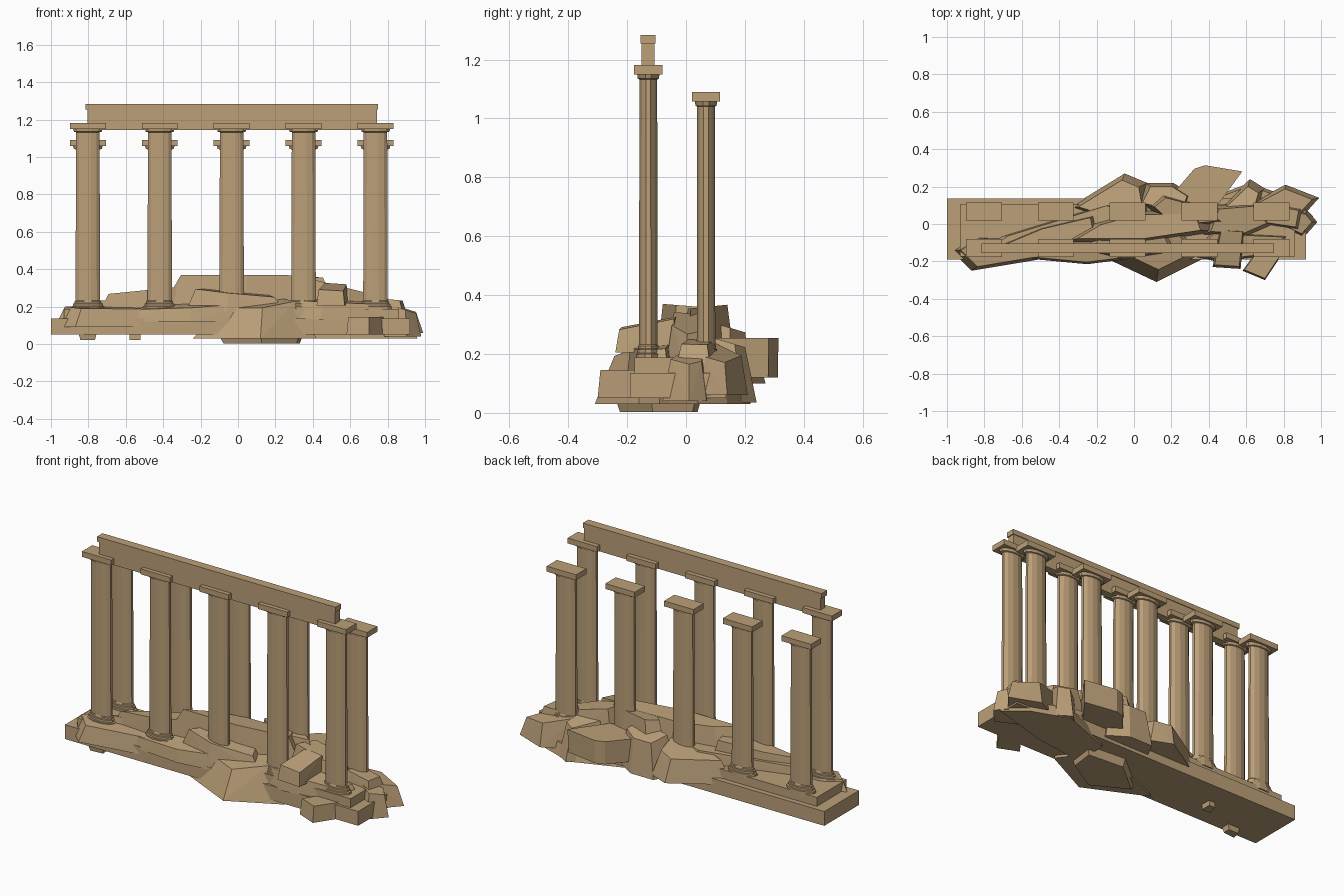
import bpy, bmesh, math
from mathutils import Vector

stone = bpy.data.materials.new("sandstone")
stone.diffuse_color = (0.50, 0.35, 0.19, 1)


def finish(name, bm):
    bmesh.ops.recalc_face_normals(bm, faces=bm.faces)
    me = bpy.data.meshes.new(name)
    bm.to_mesh(me)
    bm.free()
    me.materials.append(stone)
    ob = bpy.data.objects.new(name, me)
    bpy.context.collection.objects.link(ob)
    return ob


def add_box(bm, x0, x1, y0, y1, z0, z1):
    vs = bmesh.ops.create_cube(bm, size=1)["verts"]
    for v in vs:
        v.co = Vector((x0 + (v.co.x + .5) * (x1 - x0),
                       y0 + (v.co.y + .5) * (y1 - y0),
                       z0 + (v.co.z + .5) * (z1 - z0)))


def box(name, *dims):
    bm = bmesh.new()
    add_box(bm, *dims)
    return finish(name, bm)


def column(name, cx, cy, top, sides=12):
    """Lathed shaft with stepped base and necking, flattened in depth, under a square cap."""
    bm = bmesh.new()
    cap = top - 0.032
    profile = [(0.092, 0.17), (0.092, 0.20), (0.082, 0.203), (0.082, 0.215),
               (0.074, 0.218), (0.074, 0.228), (0.068, 0.232), (0.065, cap - 0.018),
               (0.077, cap - 0.015), (0.082, cap)]
    rings = []
    for r, z in profile:
        rings.append([bm.verts.new((cx + r * math.cos(a), cy + 0.48 * r * math.sin(a), z))
                      for a in [2 * math.pi * (i + .5) / sides for i in range(sides)]])
    for lo, hi in zip(rings, rings[1:]):
        for i in range(sides):
            j = (i + 1) % sides
            bm.faces.new((lo[i], lo[j], hi[j], hi[i]))
    bm.faces.new(rings[0])
    bm.faces.new(rings[-1])
    add_box(bm, cx - 0.096, cx + 0.096, cy - 0.048, cy + 0.048, cap, top)
    return finish(name, bm)


def rock(name, foot, z0, z1, shrink=0.8, tilt=(0, 0), low=1.0):
    """Faceted boulder: hull of a footprint and a smaller, tilted copy above it."""
    pts = [Vector(p) for p in foot]
    mid = sum(pts, Vector((0, 0))) / len(pts)
    bm = bmesh.new()
    for s, z, t in ((low, z0, 0), (shrink, z1, 1)):
        for p in pts:
            d = (p - mid) * s
            bm.verts.new((mid.x + d.x, mid.y + d.y, z + t * (d.x * tilt[0] + d.y * tilt[1])))
    hull = bmesh.ops.convex_hull(bm, input=bm.verts)
    junk = {g for g in hull["geom_interior"] if isinstance(g, bmesh.types.BMVert)}
    bmesh.ops.delete(bm, geom=list(junk), context="VERTS")
    return finish(name, bm)


# Stepped platform
box("platform_lower", -1.0, 0.92, -0.19, 0.135, 0.05, 0.135)
box("platform_upper", -0.93, 0.86, -0.175, 0.105, 0.13, 0.188)

# Two rows of columns, the front row taller
for i in range(5):
    x = -0.803 + 0.3845 * i
    column(f"front_column_{i + 1}", x, -0.128, 1.182)
    column(f"back_column_{i + 1}", x, 0.068, 1.09)

# Beam resting on the front row
box("beam", -0.805, 0.742, -0.151, -0.107, 1.143, 1.257)
box("beam_cornice", -0.815, 0.748, -0.155, -0.103, 1.255, 1.284)

# Boulders along the front edge
rock("front_left_boulder", [(-.98, -.14), (-.87, -.25), (-.45, -.18), (-.40, -.08), (-.85, -.06)],
     0.09, 0.195, 0.8, (-.02, 0.1))
rock("front_left_slab", [(-.62, -.18), (-.25, -.215), (.10, -.17), (-.05, -.07), (-.5, -.08)],
     0.12, 0.205, 0.85, (.05, .2))
rock("front_middle_boulder", [(-.24, -.14), (.12, -.31), (.28, -.20), (.42, -.16), (.30, .0), (0, -.05)],
     0.03, 0.215, 0.6, (.1, .2))
rock("front_block", [(.42, -.23), (.57, -.24), (.59, -.03), (.46, -.02)], 0.205, 0.305, 0.88, (-.05, .2))
rock("front_right_block", [(.58, -.25), (.70, -.30), (.82, -.12), (.71, -.07)], 0.05, 0.145, 0.92)
rock("front_right_slab", [(.30, -.17), (.44, -.20), (.80, -.16), (.84, -.06), (.40, -.04)],
     0.13, 0.225, 0.85, (-.05, .1))

# Rubble heap in the middle
rock("left_long_slab", [(-.82, -.14), (-.45, -.10), (.05, .06), (-.1, .12), (-.72, -.07)],
     0.17, 0.245, 0.85, (.04, 0))
rock("left_heap", [(-.74, -.12), (-.48, -.13), (-.18, -.06), (-.2, .05), (-.5, -.02)],
     0.17, 0.295, 0.85, (.10, 0))
rock("heap_ridge", [(-.42, -.10), (.05, -.10), (.46, -.04), (.42, .08), (0, .07), (-.25, .0)],
     0.17, 0.365, 0.75, (.0, -.08))
rock("heap_front_step", [(-.28, -.14), (-.06, -.19), (.25, -.15), (.2, -.04), (-.2, -.04)],
     0.17, 0.275, 0.8, (-.1, .1))
rock("heap_peak", [(.06, .10), (.14, .165), (.38, .10), (.52, .0), (.2, -.03)],
     0.18, 0.36, 0.75, (0, .1))
rock("heap_right", [(.36, -.06), (.6, -.07), (.76, .0), (.66, .12), (.42, .1)],
     0.15, 0.305, 0.75, (-.25, 0))

# Boulders along the back edge
rock("back_left_boulder", [(-.36, .08), (-.22, .12), (-.05, .27), (.07, .22), (.10, .05), (-.2, .03)],
     0.10, 0.245, 0.75, (.1, -.15))
rock("back_middle_boulder", [(.0, .10), (.06, .22), (.21, .22), (.32, .15), (.28, .04)],
     0.07, 0.29, 0.75, (0, -.3))
rock("back_large_block", [(.20, .16), (.32, .30), (.38, .32), (.59, .285), (.44, .08), (.3, .07)],
     0.12, 0.255, 0.95, (0, 0), 0.93)
rock("back_right_wedge", [(.44, .07), (.62, .24), (.70, .19), (.66, .05), (.5, .0)],
     0.035, 0.25, 0.7, (0, -.3))
rock("right_boulder", [(.60, .10), (.81, .21), (.99, .14), (.90, .04), (.7, .0)],
     0.06, 0.205, 0.8, (-.2, -.1))
rock("right_tip_boulder", [(.78, -.02), (.84, .08), (.93, .07), (.98, .01), (.90, -.08)],
     0.04, 0.185, 0.7, (-.3, 0))
rock("right_top_slab", [(.68, .0), (.74, .11), (.90, .08), (.88, -.03)], 0.17, 0.24, 0.8, (-.1, 0))

# Stones poking out underneath
rock("under_stone_left", [(-.86, -.19), (-.75, -.18), (-.75, -.12), (-.84, -.12)], 0.02, 0.08, 1, (0, 0), 0.7)
rock("under_stone_small", [(-.58, -.06), (-.52, -.06), (-.52, .0), (-.56, .0)], 0.02, 0.08, 1)
rock("under_slab_middle", [(-.12, -.12), (.12, -.25), (.34, -.12), (.36, .04), (.1, .06)],
     0.003, 0.08, 1.0, (0, 0), 0.85)
rock("under_slab_right", [(.30, -.1), (.6, -.06), (.96, .04), (.84, .14), (.62, .22), (.3, .1)],
     0.03, 0.1, 0.9)
